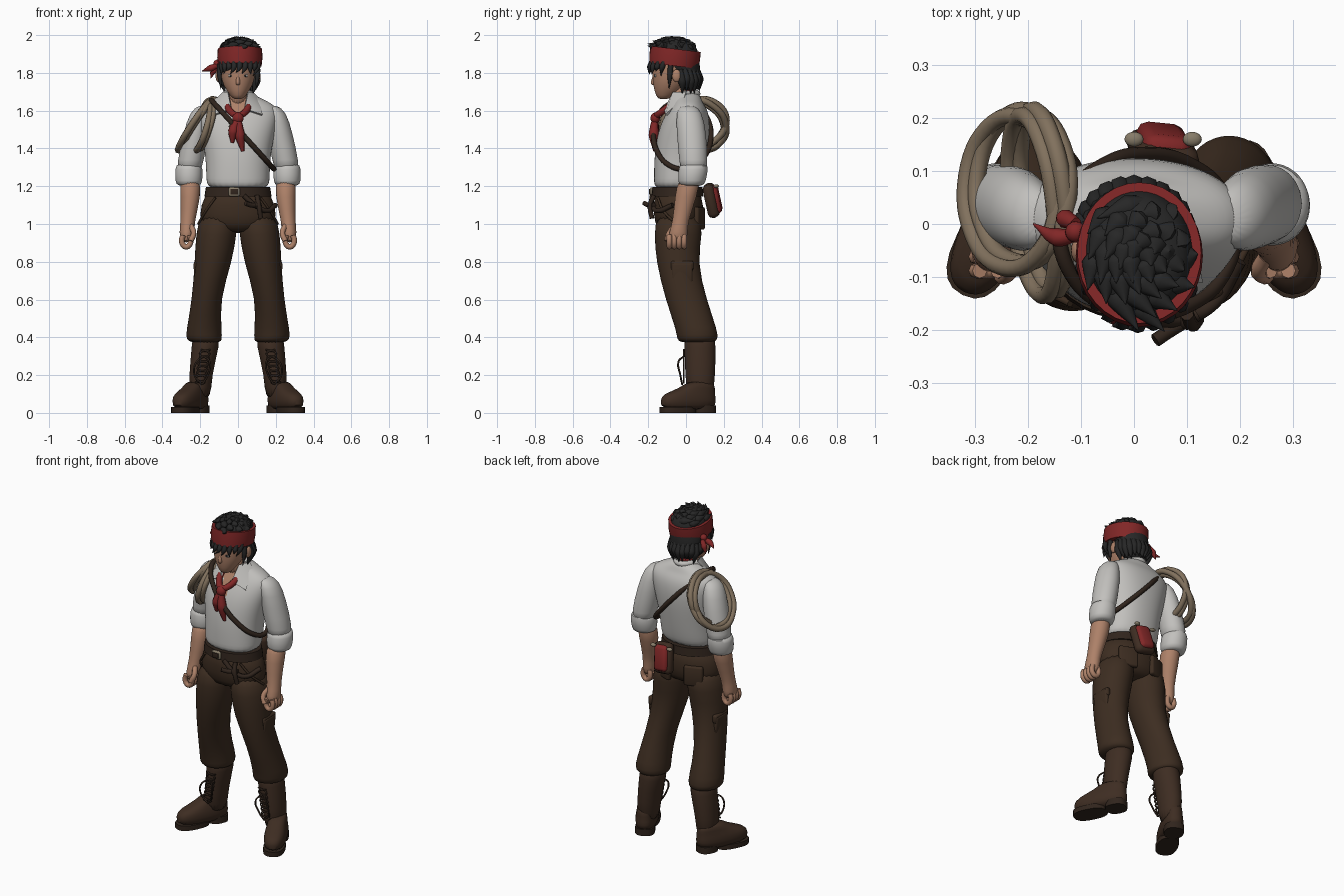
import bpy, bmesh, math, random
from mathutils import Vector

random.seed(4)
cube = bpy.data.objects.get("Cube")
if cube:
    bpy.data.objects.remove(cube, do_unlink=True)


def make_material(name, *rgb):
    material = bpy.data.materials.new(name)
    material.use_nodes = True
    material.diffuse_color = (*rgb, 1)
    shader = material.node_tree.nodes["Principled BSDF"]
    shader.inputs["Base Color"].default_value = (*rgb, 1)
    return material


skin = make_material("skin", .42, .22, .14)
linen = make_material("white linen", .54, .53, .51)
trouser = make_material("brown cloth", .046, .026, .015)
boot_leather = make_material("boot leather", .048, .026, .016)
dark_leather = make_material("dark leather", .03, .018, .012)
red = make_material("red cloth", .22, .02, .02)
hair_black = make_material("black hair", .02, .02, .02)
hemp = make_material("hemp rope", .22, .165, .11)
metal = make_material("dull metal", .24, .2, .14)


def finish(obj, material):
    """Bake modifiers or curves to a mesh, then colour and smooth it."""
    bpy.ops.object.select_all(action='DESELECT')
    bpy.context.view_layer.objects.active = obj
    obj.select_set(True)
    bpy.ops.object.convert(target='MESH')
    obj = bpy.context.view_layer.objects.active
    obj.data.materials.clear()
    obj.data.materials.append(material)
    bpy.ops.object.shade_smooth_by_angle(angle=math.radians(50))
    return obj


def link_object(name, data):
    obj = bpy.data.objects.new(name, data)
    bpy.context.collection.objects.link(obj)
    return obj


def mesh_object(name, bm):
    bmesh.ops.recalc_face_normals(bm, faces=bm.faces)
    mesh = bpy.data.meshes.new(name)
    bm.to_mesh(mesh)
    bm.free()
    return link_object(name, mesh)


def circle(count):
    """Cosine and sine of evenly spaced directions."""
    turns = [math.tau * i / count for i in range(count)]
    return [(math.cos(turn), math.sin(turn)) for turn in turns]


def loft(name, rings, material, side=1, sides=20, smooth=1, power=1):
    """Skin a stack of level ovals, each given as x, y, z, x radius, y radius."""
    bm = bmesh.new()
    loops = []
    for x, y, z, rx, ry in rings:
        loops.append([bm.verts.new((side * x + rx * math.copysign(abs(c) ** power, c),
                                    y + ry * math.copysign(abs(s) ** power, s), z))
                      for c, s in circle(sides)])
    for low, high in zip(loops, loops[1:]):
        for i in range(sides):
            j = (i + 1) % sides
            bm.faces.new((low[i], low[j], high[j], high[i]))
    bm.faces.new(loops[0])
    bm.faces.new(loops[-1])
    obj = mesh_object(name, bm)
    if smooth:
        obj.modifiers.new("smooth", 'SUBSURF').levels = smooth
    return finish(obj, material)


def tubes(name, paths, radius, material, taper=None, closed=False, side=1):
    """Round strands through points; taper lists the relative radius at each point."""
    curve = bpy.data.curves.new(name, 'CURVE')
    curve.dimensions = '3D'
    curve.bevel_depth = radius
    curve.bevel_resolution = 2
    curve.resolution_u = 6
    curve.use_fill_caps = True
    for path in paths:
        spline = curve.splines.new('BEZIER')
        spline.bezier_points.add(len(path) - 1)
        spline.use_cyclic_u = closed
        for i, (point, (x, y, z)) in enumerate(zip(spline.bezier_points, path)):
            point.co = (side * x, y, z)
            point.handle_left_type = point.handle_right_type = 'AUTO'
            point.radius = taper[i] if taper else 1
    return finish(link_object(name, curve), material)


def box(name, location, size, material, rotation=(0, 0, 0), bevel=.01):
    bm = bmesh.new()
    bmesh.ops.create_cube(bm, size=1)
    bmesh.ops.scale(bm, vec=size, verts=bm.verts)
    obj = mesh_object(name, bm)
    obj.location, obj.rotation_euler = location, rotation
    modifier = obj.modifiers.new("rounding", 'BEVEL')
    modifier.width, modifier.segments = bevel, 2
    return finish(obj, material)


def ball(name, location, size, material):
    bm = bmesh.new()
    bmesh.ops.create_uvsphere(bm, u_segments=16, v_segments=10, radius=1)
    bmesh.ops.scale(bm, vec=size, verts=bm.verts)
    obj = mesh_object(name, bm)
    obj.location = location
    return finish(obj, material)


# Shirt body, with the open neck coloured as skin
shirt = loft("shirt_body", [
    (0, -.05, 1.18, .16, .12), (0, -.04, 1.23, .17, .13), (0, -.03, 1.35, .17, .14),
    (0, -.01, 1.5, .2, .14), (0, .01, 1.6, .22, .11), (0, .01, 1.64, .18, .08),
    (0, .01, 1.67, .11, .07), (0, 0, 1.7, .06, .06)], linen, sides=24, smooth=2, power=.9)
shirt.data.materials.append(skin)
for face in shirt.data.polygons:
    center = face.center
    if center.y < -.03 and abs(center.x) < (center.z - 1.5) * .38:
        face.material_index = 1
loft("neck", [(0, -.02, 1.6, .06, .06), (0, -.04, 1.76, .05, .06)], skin)
tubes("collar_back", [[(.07, -.01, 1.69), (0, .06, 1.69), (-.07, -.01, 1.69)]], .017, linen)

# Trouser seat and belt
loft("trouser_seat", [(0, -.04, .95, .13, .09), (0, -.04, 1, .21, .13),
                      (0, -.04, 1.1, .2, .135), (0, -.045, 1.2, .16, .12)], trouser)
loft("belt", [(0, -.045, 1.145, .178, .137), (0, -.045, 1.195, .17, .133)],
     dark_leather, sides=32, smooth=0)
box("buckle_plate", (-.02, -.18, 1.17), (.06, .02, .05), metal)
box("buckle_centre", (-.02, -.19, 1.17), (.04, .01, .03), dark_leather, bevel=.002)
tubes("belt_thong", [[(.03, -.18, 1.15), (.09, -.18, 1.1), (.15, -.15, 1.07), (.2, -.07, 1.1)],
                     [(.1, -.17, 1.15), (.11, -.19, 1.1), (.12, -.18, 1.03)],
                     [(.12, -.17, 1.1), (.07, -.2, 1.1), (.04, -.22, 1.11)]], .013, dark_leather)
ball("thong_knot", (.1, -.18, 1.1), (.02, .02, .02), dark_leather)

# Pouch at the back of the belt
tilt = (.2, .15, -.1)
box("pouch_body", (.055, .135, 1.125), (.12, .06, .18), boot_leather, tilt, .025)
box("pouch_cover", (.055, .15, 1.13), (.09, .06, .15), red, tilt, .02)
for x in (0, .11):
    ball("pouch_stud", (x, .16, 1.2), (.018, .014, .01), metal)

for label, s in (("left", 1), ("right", -1)):
    # Trouser leg and pockets
    loft(label + "_trouser_leg", [
        (.17, .06, .37, .08, .09), (.18, .06, .39, .096, .11), (.18, .06, .43, .096, .11),
        (.17, 0, .6, .074, .11), (.13, -.05, .8, .1, .11), (.115, -.04, .95, .11, .13),
        (.1, -.04, 1.06, .1, .12)], trouser, s)
    lean = (0, s * .1, 0)
    box(label + "_cargo_pocket", (s * .215, -.02, .72), (.03, .11, .15), trouser, lean)
    box(label + "_pocket_flap", (s * .217, -.02, .78), (.03, .12, .05), trouser, lean)
    box(label + "_back_pocket", (s * .1, .07, 1.03), (.11, .03, .12), trouser, (0, 0, -s * .35))
    tubes(label + "_pocket_seam", [[(.12, -.15, 1.14), (.17, -.12, 1.07), (.21, -.05, 1)]],
          .007, trouser, side=s)
    # Boot, with the foot turned outward
    loft(label + "_boot_shaft", [(.2, .075, .06, .06, .07), (.2, .075, .2, .06, .08),
                                 (.17, .075, .36, .075, .085), (.17, .07, .43, .07, .08)],
         boot_leather, s)
    foot = [
        loft(label + "_boot_foot", [(0, -.155, .01, .06, .16), (0, -.155, .07, .065, .16),
                                    (0, -.15, .1, .06, .15), (0, -.1, .13, .05, .1),
                                    (0, -.08, .17, .05, .07)], boot_leather, power=.8),
        loft(label + "_boot_heel", [(0, -.06, z, .055, .06) for z in (0, .04)],
             dark_leather, smooth=0, power=.8),
        loft(label + "_boot_sole", [(0, -.217, z, .06, .1) for z in (0, .03)],
             dark_leather, smooth=0, power=.8)]
    for part in foot:
        part.location = (s * .183, .15, 0)
        part.rotation_euler.z = s * .46
    laces = [[(.2 - .004 * i + sway * (-1) ** i, -.012, .16 + .025 * i) for i in range(8)]
             for sway in (.026, -.026)]
    laces += [[(.18, -.01, .3), (.18 + d, -.04, .27), (.19 + d, -.03, .2), (.19, -.02, .15)]
              for d in (-.03, .04)]
    tubes(label + "_boot_laces", laces, .005, dark_leather, side=s)
    # Sleeve, cuff and forearm
    loft(label + "_sleeve", [
        (.17, .01, 1.63, .03, .03), (.2, .015, 1.6, .055, .07), (.22, .03, 1.48, .07, .08),
        (.255, .04, 1.32, .07, .075), (.255, .04, 1.28, .06, .07)], linen, s)
    loft(label + "_cuff", [(.26, .04, 1.32, .06, .07), (.26, .04, 1.3, .075, .08),
                           (.26, .03, 1.22, .073, .075), (.26, .03, 1.2, .06, .06)], linen, s)
    loft(label + "_forearm", [
        (.255, .02, 1.25, .055, .06), (.25, 0, 1.15, .055, .06), (.267, -.03, 1.01, .036, .04),
        (.27, -.04, .96, .042, .05), (.275, -.045, .9, .03, .05)], skin, s)
    # Curled fingers and thumb
    curl = circle(8)[-5:] + circle(8)[:2]
    fingers = [[(.274 + .024 * c, -.01 - .026 * i, .915 + .036 * h) for c, h in curl] for i in range(4)]
    tubes(label + "_fingers", fingers, .0145, skin, side=s)
    tubes(label + "_thumb", [[(.25, -.06, .99), (.235, -.09, .95), (.25, -.1, .91)]], .015, skin, side=s)
    # Collar flap
    bm = bmesh.new()
    corners = [(.035, -.115, 1.61), (.055, -.07, 1.7), (.08, 0, 1.7), (.11, -.01, 1.67), (.13, -.11, 1.58)]
    bm.faces.new([bm.verts.new((s * x, y, z)) for x, y, z in corners])
    bmesh.ops.triangulate(bm, faces=bm.faces)
    flap = mesh_object(label + "_collar", bm)
    flap.modifiers.new("thickness", 'SOLIDIFY').thickness = .012
    finish(flap, linen)
    # Ear and eye
    ball(label + "_ear", (s * .105, -.05, 1.785), (.014, .024, .034), skin)
    box(label + "_eye", (s * .037, -.163, 1.785), (.028, .008, .011), linen, (0, 0, s * .25), .002)
    box(label + "_iris", (s * .036, -.165, 1.786), (.014, .008, .013), hair_black, bevel=.002)

# Head
loft("head", [(0, -.12, 1.66, .02, .02), (0, -.11, 1.675, .04, .05), (0, -.085, 1.735, .08, .09),
              (0, -.07, 1.79, .095, .11), (0, -.06, 1.92, .1, .12), (0, -.06, 1.96, .06, .07)], skin)
loft("nose", [(0, -.17, 1.735, .01, .01), (0, -.177, 1.745, .014, .016),
              (0, -.162, 1.8, .007, .008)], skin, sides=10)
tubes("mouth", [[(-.02, -.155, 1.71), (0, -.16, 1.71), (.02, -.155, 1.71)]], .003, dark_leather)

# Hair mass, crown tufts, nape locks and fringe
loft("hair_mass", [(0, 0, 1.7, .045, .035), (0, .005, 1.75, .08, .06), (0, 0, 1.8, .1, .08),
                   (.01, -.055, 1.9, .108, .124), (.01, -.06, 1.945, .1, .115),
                   (.01, -.06, 1.975, .07, .08)], hair_black)
centre = Vector((.01, -.06, 1.88))
locks = []
for i in range(36):
    turn, lift = i * 2.4, .55 + i / 40
    out = Vector((.115 * math.cos(turn) * math.cos(lift), .13 * math.sin(turn) * math.cos(lift),
                  .1 * math.sin(lift)))
    sweep = Vector((-out.y, out.x, 0)) * random.uniform(.2, .6) - Vector((0, .025, 0))
    locks.append([centre + out * .8 - sweep * .6, centre + out * .95, centre + out * 1.13 + sweep])
for i in range(13):
    turn = math.pi * i / 12
    x, y = .096 * math.cos(turn), -.03 + .09 * math.sin(turn)
    drop = random.uniform(.08, .13)
    locks.append([(x, y, 1.82), (x, y + .01, 1.82 - drop / 2), (x * .8, y + .01, 1.81 - drop)])
tubes("hair_locks", locks, .026, hair_black, (.5, .9, .02))
fringe = [[(x, -.08, 1.85), (x, -.085, 1.79), (x * .93, -.09, 1.71)] for x in (-.097, .103)]
for i in range(9):
    turn = math.radians(205 + 16 * i)
    x, y = .01 + .106 * math.cos(turn), -.06 + .12 * math.sin(turn)
    tip = x + random.uniform(-.03, .015)
    fringe.append([(x, y, 1.86), (x, y - .012, 1.83), (tip, y - .018, random.uniform(1.78, 1.81))])
tubes("hair_fringe", fringe, .018, hair_black, (.8, .8, .02))

# Headband with knot and tails
band = loft("headband", [(0, 0, -.045, .115, .13), (0, 0, 0, .12, .135), (0, 0, .045, .117, .134)],
            red, sides=32, smooth=0)
band.location, band.rotation_euler = (.01, -.06, 1.882), (-.12, 0, 0)
ball("headband_knot", (-.11, -.015, 1.85), (.02, .02, .02), red)
tubes("headband_tails", [[(-.11, -.02, 1.84), (-.145, -.025, 1.825), (-.19, 0, 1.81)],
                         [(-.11, 0, 1.84), (-.13, .01, 1.81), (-.145, .015, 1.77)]],
      .018, red, (.7, 1, .1))

# Neckerchief
tubes("neckerchief", [[(.055 * s, -.065 - .09 * c, 1.64 - .065 * c) for c, s in circle(8)]],
      .018, red, closed=True)
ball("neckerchief_knot", (0, -.163, 1.56), (.03, .025, .03), red)
tubes("neckerchief_tails", [[(0, -.163, 1.56), (.01, -.17, 1.47), (.025, -.165, 1.385)],
                            [(0, -.163, 1.56), (-.025, -.168, 1.49), (-.03, -.165, 1.43)]],
      .028, red, (.6, 1, .3))

# Diagonal strap: an oval around the chest that climbs towards the right shoulder
strap = [(.025 + .165 * c, -.02 + .152 * s) for c, s in circle(12)]
tubes("shoulder_strap", [[(x, y, 1.5 - 1.1 * x) for x, y in strap]], .014, dark_leather, closed=True)
box("strap_buckle", (-.03, -.16, 1.52), (.03, .015, .03), metal, (0, .7, 0), .004)

# Coiled rope hung over the right shoulder: tilted ovals, each with a twin strand
coils = []
for middle, rise, reach in (((-.21, .07, 1.53), (.085, -.03, .13), (.02, .14, 0)),
                            ((-.17, .045, 1.53), (.04, 0, .13), (-.02, .17, .02))):
    for shift in (0, .02):
        start = Vector(middle) - Vector((shift, shift / 2, shift / 2))
        coils.append([start + Vector(rise) * c + Vector(reach) * s for c, s in circle(8)])
tubes("rope_coil", coils, .017, hemp, closed=True)
